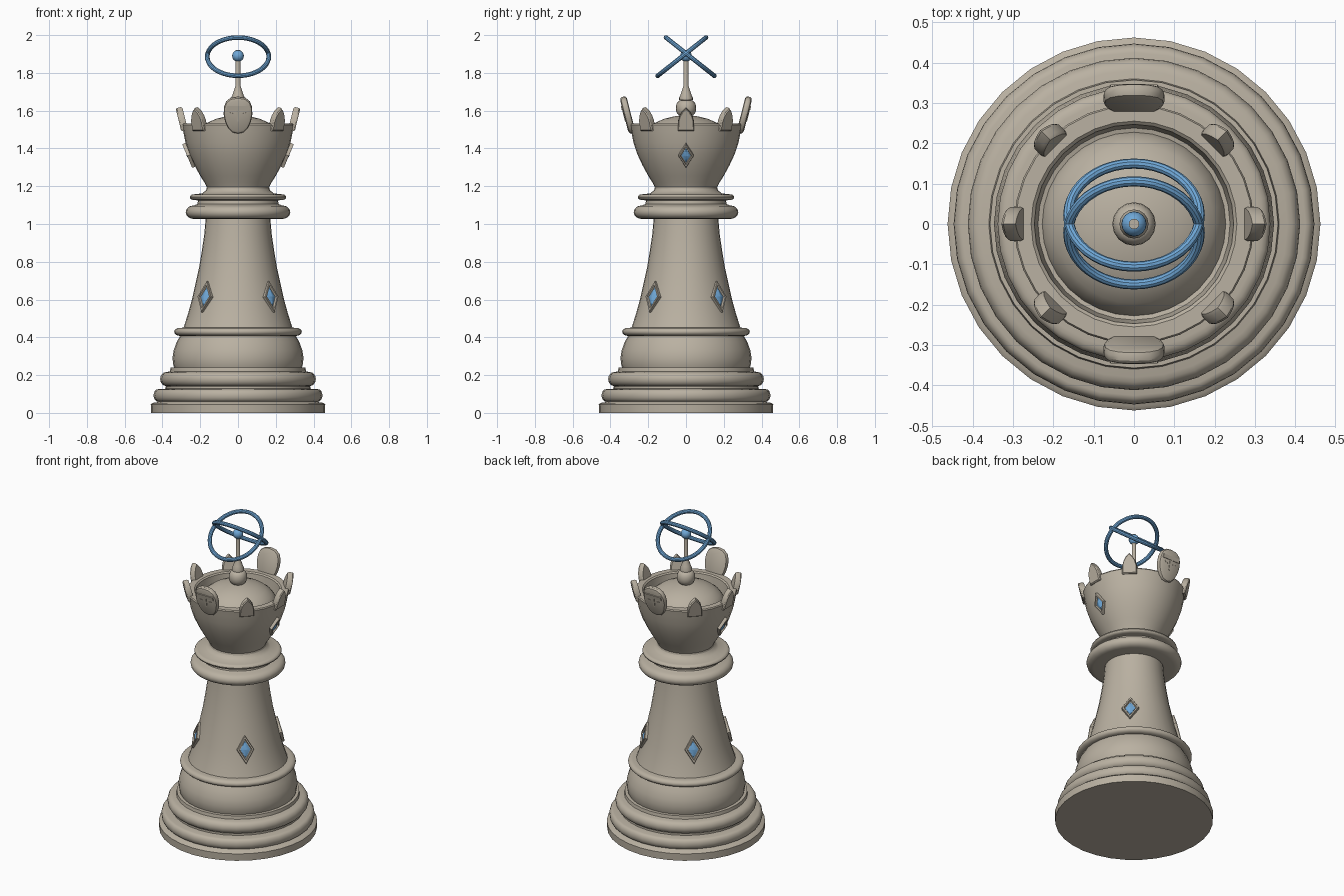
import bpy, bmesh, math
from mathutils import Matrix

if "Cube" in bpy.data.objects:
    bpy.data.objects.remove(bpy.data.objects["Cube"])

SEG = 32


def material(name, rgb):
    m = bpy.data.materials.new(name)
    m.diffuse_color = (*rgb, 1)
    m.use_nodes = True
    m.node_tree.nodes["Principled BSDF"].inputs["Base Color"].default_value = m.diffuse_color
    return m


STONE = material("warm_stone", (0.49, 0.44, 0.36))
BLUE = material("sky_blue", (0.16, 0.39, 0.68))


def finish(bm, name, mat, matrix=None, angle=35):
    bmesh.ops.remove_doubles(bm, verts=bm.verts, dist=1e-5)
    bmesh.ops.recalc_face_normals(bm, faces=bm.faces)
    if matrix:
        bm.transform(matrix)
    me = bpy.data.meshes.new(name)
    bm.to_mesh(me)
    bm.free()
    me.materials.append(mat)
    ob = bpy.data.objects.new(name, me)
    bpy.context.collection.objects.link(ob)
    bpy.ops.object.select_all(action='DESELECT')
    ob.select_set(True)
    bpy.context.view_layer.objects.active = ob
    bpy.ops.object.shade_smooth_by_angle(angle=math.radians(angle))
    return ob


def bridge(bm, rings):
    for a, b in zip(rings, rings[1:]):
        n = len(a)
        for i in range(n):
            j = (i + 1) % n
            bm.faces.new((a[i], a[j], b[j], b[i]))


def lathe(name, profile, mat=STONE, seg=SEG):
    """Turn (radius, height) points around z, closing both ends."""
    bm = bmesh.new()
    rings = [[bm.verts.new((r * math.cos(t), r * math.sin(t), z))
              for t in (2 * math.pi * i / seg for i in range(seg))]
             for r, z in profile]
    bridge(bm, rings)
    bm.faces.new(rings[0])
    bm.faces.new(rings[-1])
    return finish(bm, name, mat)


def roll(r_in, r_out, z0, z1, n=8):
    """Half-ellipse moulding points from z0 up to z1."""
    return [(r_in + (r_out - r_in) * math.sin(math.pi * i / n),
             (z0 + z1) / 2 - (z1 - z0) / 2 * math.cos(math.pi * i / n))
            for i in range(n + 1)]


def loft(name, outline, layers, matrix, mat=STONE):
    """Stack scaled copies of an (x, z) outline at depths y (front is -y)."""
    cz = (min(p[1] for p in outline) + max(p[1] for p in outline)) / 2
    bm = bmesh.new()
    rings = [[bm.verts.new((x * s, y, cz + (z - cz) * s)) for x, z in outline]
             for s, y in layers]
    bridge(bm, rings)
    bm.faces.new(rings[0])
    bm.faces.new(rings[-1])
    return finish(bm, name, mat, matrix, 30)


def around(deg, r, z, tilt):
    """Frame on the turned surface; positive tilt leans the top outward."""
    return (Matrix.Rotation(math.radians(deg), 4, 'Z')
            @ Matrix.Translation((0, -r, z)) @ Matrix.Rotation(tilt, 4, 'X'))


def mirrored(half):
    """Complete an outline from its right half, bottom to top."""
    return half + [(-x, z) for x, z in reversed(half) if x > 0]


# Stepped base with rounded mouldings
lathe("base", [(0.46, 0), (0.462, 0.045), (0.452, 0.053), (0.43, 0.056)]
      + roll(0.425, 0.447, 0.06, 0.125) + [(0.385, 0.128), (0.385, 0.14)]
      + roll(0.38, 0.412, 0.142, 0.216) + [(0.36, 0.22), (0.357, 0.24), (0.3, 0.243)])

# Rounded drum and its top ring
lathe("drum", [(0.33, 0.22), (0.342, 0.25), (0.347, 0.29), (0.341, 0.33),
               (0.325, 0.375), (0.305, 0.41)])
lathe("drum_ring", [(0.28, 0.408)] + roll(0.31, 0.338, 0.408, 0.45) + [(0.27, 0.452)])

# Tapering body
lathe("body", [(0.3, 0.42), (0.289, 0.45), (0.266, 0.52), (0.244, 0.6), (0.226, 0.68),
               (0.206, 0.77), (0.191, 0.86), (0.178, 0.95), (0.171, 1.03), (0.168, 1.06)])

# Collar rings
lathe("collar", [(0.16, 1.025)] + roll(0.235, 0.277, 1.027, 1.098)
      + [(0.215, 1.105), (0.212, 1.125)] + roll(0.235, 0.255, 1.127, 1.157, 6)
      + [(0.19, 1.162), (0.17, 1.178), (0.16, 1.2)])

# Hollow crown bowl
lathe("crown_bowl", [(0.17, 1.17), (0.165, 1.195), (0.178, 1.22), (0.2, 1.255), (0.23, 1.31),
                     (0.258, 1.37), (0.278, 1.43), (0.29, 1.49), (0.297, 1.525), (0.293, 1.532),
                     (0.255, 1.532), (0.247, 1.525), (0.238, 1.45), (0.2, 1.44)])

# Dome inside the crown
dome_steps = [math.radians(a) for a in (0, 15, 30, 45, 60, 75, 88)]
lathe("crown_dome", [(0.228 * math.cos(a), 1.445 + 0.13 * math.sin(a)) for a in dome_steps])

# Finial: knob, flared foot and rod
lathe("finial", [(0.03, 1.56)] + roll(0.028, 0.054, 1.572, 1.655)
      + [(0.036, 1.657), (0.036, 1.668), (0.027, 1.69), (0.017, 1.72), (0.013, 1.735),
         (0.013, 1.922)], seg=16)

# Orb and crossed rings
bm = bmesh.new()
bmesh.ops.create_uvsphere(bm, u_segments=16, v_segments=10, radius=0.031)
finish(bm, "orb", BLUE, Matrix.Translation((0, 0, 1.89)))
for side in (-1, 1):
    bm = bmesh.new()
    rings = []
    for i in range(40):
        a = 2 * math.pi * i / 40
        ring = []
        for j in range(10):
            b = 2 * math.pi * j / 10
            r = 0.163 + 0.0125 * math.cos(b)
            ring.append(bm.verts.new((r * math.cos(a), r * math.sin(a), 0.0125 * math.sin(b))))
        rings.append(ring)
    bridge(bm, rings + rings[:1])
    finish(bm, "orbit_ring", BLUE, Matrix.Translation((0, 0.022 * side, 1.886))
           @ Matrix.Rotation(-side * math.radians(38.4), 4, 'X'))

# Pointed crown battlements
point = mirrored([(0.043, 0), (0.042, 0.05), (0.034, 0.08), (0.02, 0.105), (0, 0.125)])
for deg in (45, 90, 135, 225, 270, 315):
    loft("crown_point", point, [(0.9, 0.018), (1, 0.01), (1, -0.012), (0.9, -0.018)],
         around(deg, 0.283, 1.495, 0.24))

# Masked shields on front and back
shield = mirrored([(0, 0), (0.03, 0.007), (0.052, 0.03), (0.068, 0.065), (0.076, 0.105),
                   (0.074, 0.145), (0.062, 0.175), (0.038, 0.194), (0, 0.2)])
brow = [(-0.062, 0.132), (0.062, 0.132), (0.058, 0.155), (-0.058, 0.155)]
nose = [(-0.005, 0.07), (0.005, 0.07), (0.008, 0.132), (-0.008, 0.132)]
eye = [(0.018, 0.107), (0.042, 0.112), (0.042, 0.118), (0.018, 0.113)]
for deg in (0, 180):
    m = around(deg, 0.284, 1.48, 0.25)
    loft("shield", shield, [(0.86, 0.018), (0.96, 0.014), (1, 0.004), (1, -0.006),
                            (0.95, -0.014), (0.82, -0.019)], m)
    loft("shield_brow", brow, [(1, -0.01), (1, -0.024)], m)
    loft("shield_nose", nose, [(1, -0.01), (1, -0.022)], m)
    for s in (-1, 1):
        loft("shield_eye", [(s * x, z) for x, z in eye], [(1, -0.015), (1, -0.021)], m)


# Diamond gems set in raised frames
def diamond(prefix, w, h, m):
    shape = [(0, -h), (w, 0), (0, h), (-w, 0)]
    loft(prefix + "_frame", shape, [(1, 0.015), (1, -0.011), (0.95, -0.014), (0.76, -0.014),
                                    (0.7, -0.003)], m)
    loft(prefix + "_gem", shape, [(0.62, 0), (0.6, -0.005), (0.02, -0.016)], m, BLUE)


for deg in (45, 135, 225, 315):
    diamond("body", 0.05, 0.085, around(deg, 0.242, 0.613, -0.25))
for deg in (90, 270):
    diamond("crown", 0.041, 0.068, around(deg, 0.256, 1.365, 0.4))
